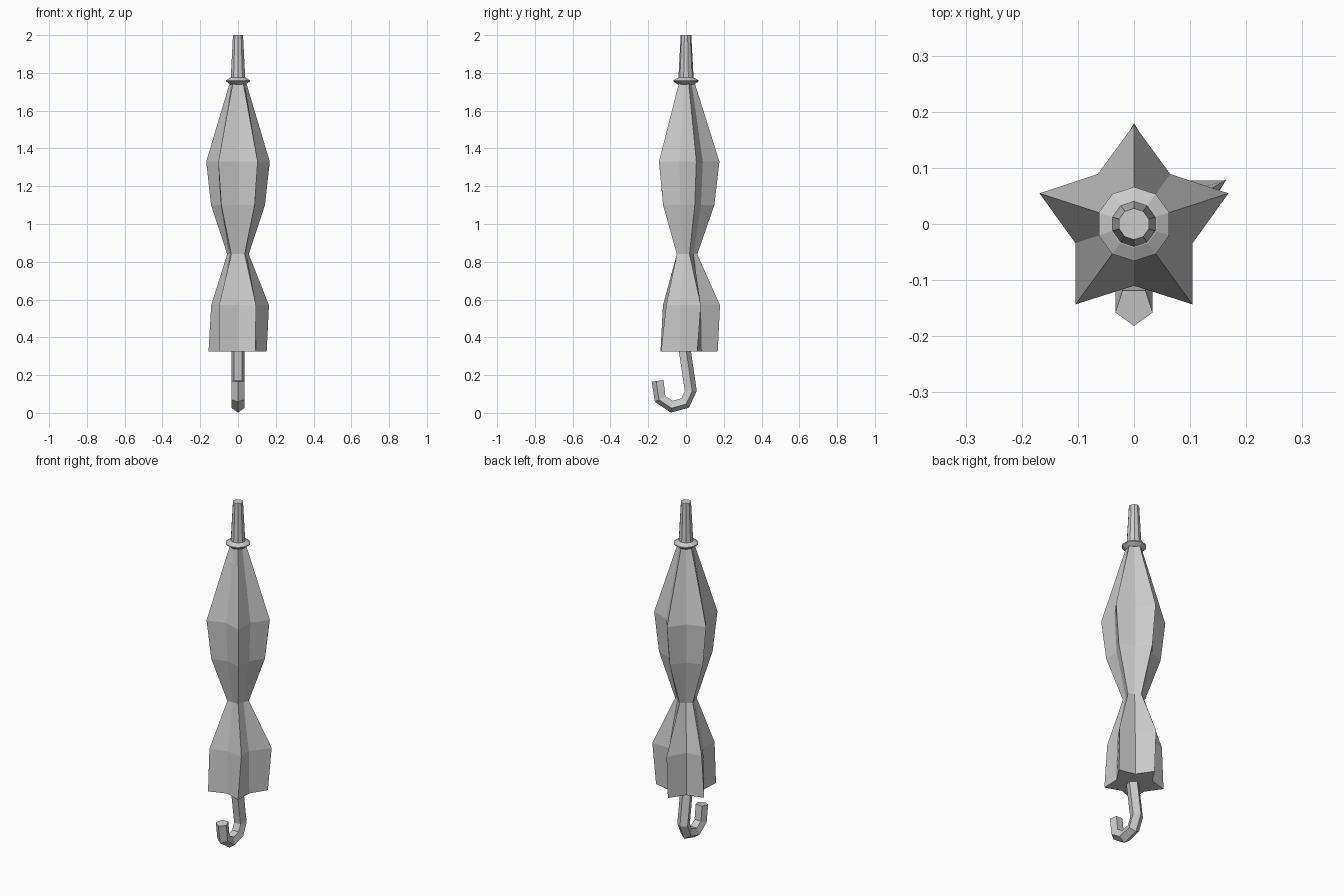
import bpy, bmesh, math
from mathutils import Vector

if "Cube" in bpy.data.objects:
    bpy.data.objects.remove(bpy.data.objects["Cube"])


def loft(name, rings):
    """Skin a list of closed rings with quads and cap both ends."""
    bm = bmesh.new()
    loops = [[bm.verts.new(p) for p in ring] for ring in rings]
    for a, b in zip(loops, loops[1:]):
        n = len(a)
        for i in range(n):
            j = (i + 1) % n
            bm.faces.new((a[i], a[j], b[j], b[i]))
    bm.faces.new(loops[0])
    bm.faces.new(loops[-1])
    bmesh.ops.recalc_face_normals(bm, faces=bm.faces)
    mesh = bpy.data.meshes.new(name)
    bm.to_mesh(mesh)
    bm.free()
    obj = bpy.data.objects.new(name, mesh)
    bpy.context.collection.objects.link(obj)
    return obj


def polar(r, deg, z):
    a = math.radians(deg)
    return (r * math.cos(a), r * math.sin(a), z)


def star(z, tips, valley):
    """Five-point ring; tips is one radius or five (x, y) points from the back."""
    ring = []
    for k in range(5):
        ang = 90 + 72 * k
        ring.append(polar(tips, ang, z) if isinstance(tips, float) else (*tips[k], z))
        ring.append(polar(valley, ang + 36, z))
    return ring


def circle(r, z, n=10):
    return [polar(r, 90 + 360 * i / n, z) for i in range(n)]


# Folded canopy: pleated star section, pinched at the waist
skirt_top = [(0, 0.18), (-0.142, 0.058), (-0.1, -0.122), (0.095, -0.105), (0.164, 0.078)]
skirt_hem = [(0, 0.168), (-0.156, 0.055), (-0.1, -0.135), (0.092, -0.132), (0.152, 0.06)]
loft("canopy", [
    star(0.325, skirt_hem, 0.1),
    star(0.57, skirt_top, 0.095),
    star(0.84, 0.06, 0.048),
    star(1.1, 0.15, 0.098),
    star(1.33, 0.177, 0.11),
    star(1.75, 0.045, 0.036),
])

# Collar ring above the canopy
loft("collar", [circle(0.042, 1.738), circle(0.066, 1.755), circle(0.066, 1.761),
                circle(0.042, 1.775)])

# Tapered tip
loft("tip", [circle(0.042, 1.74), circle(0.028, 2.0)])

# Hooked handle: five-sided sweep along a path in the y-z plane
path = [Vector((0, y, z)) for y, z in
        [(-0.014, 0.36), (0.022, 0.115), (-0.006, 0.055), (-0.075, 0.036),
         (-0.134, 0.075), (-0.147, 0.17)]]
rings = []
for i, p in enumerate(path):
    t = (path[min(i + 1, len(path) - 1)] - path[max(i - 1, 0)]).normalized()
    out = Vector((0, -t.z, t.y))
    side = Vector((1, 0, 0))
    rings.append([p + 0.035 * (out * math.cos(k * math.tau / 5) + side * math.sin(k * math.tau / 5))
                  for k in range(5)])
loft("handle", rings)
